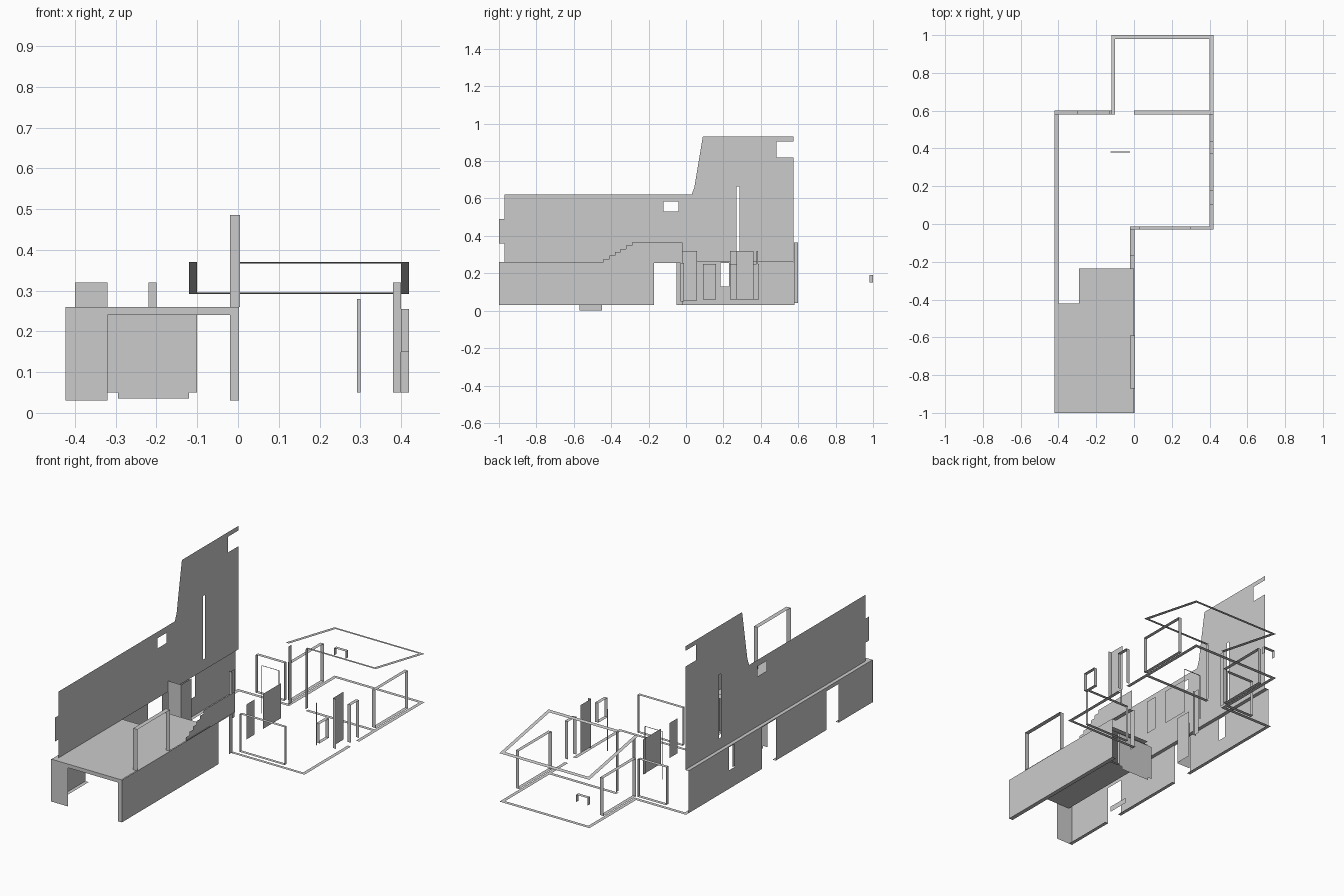
import bpy, bmesh
from mathutils import Vector


def place(axis, pos, a, b):
    # sheet coordinates: axis x -> (y,z), axis y -> (x,z), axis z -> (x,y)
    return Vector({'x': (pos, a, b), 'y': (a, pos, b), 'z': (a, b, pos)}[axis])


def finish(name, bm):
    me = bpy.data.meshes.new(name)
    bm.to_mesh(me)
    bm.free()
    ob = bpy.data.objects.new(name, me)
    bpy.context.collection.objects.link(ob)
    return ob


def rect(a0, a1, b0, b1):
    return [(a0, b0), (a1, b0), (a1, b1), (a0, b1)]


def sheet(name, axis, pos, outline, holes=()):
    """Flat sheet with an outline and rectangular holes."""
    bm = bmesh.new()
    edges = []
    for loop in [outline] + [rect(*h) for h in holes]:
        vs = [bm.verts.new(place(axis, pos, *p)) for p in loop]
        edges += [bm.edges.new((v, vs[(i + 1) % len(vs)])) for i, v in enumerate(vs)]
    n = place(axis, 0, 0, 0)
    n['xyz'.index(axis)] = 1
    bmesh.ops.triangle_fill(bm, edges=edges, use_beauty=True, normal=n)
    return finish(name, bm)


def panel(name, axis, pos, *r):
    return sheet(name, axis, pos, rect(*r))


def reveal(name, axis, p0, p1, a0, a1, b0, b1, sides=4):
    """Inner faces of a wall opening, from depth p0 to p1."""
    bm = bmesh.new()
    pts = [(a0, b0), (a0, b1), (a1, b1), (a1, b0)]
    rows = [[bm.verts.new(place(axis, p, *q)) for q in pts] for p in (p0, p1)]
    for i in range(sides):
        j = (i + 1) % 4
        bm.faces.new((rows[0][i], rows[0][j], rows[1][j], rows[1][i]))
    return finish(name, bm)


def strips(name, rects, height):
    """Horizontal or sloped wall-edge strips; height is a function of y."""
    bm = bmesh.new()
    for r in rects:
        bm.faces.new([bm.verts.new((x, y, height(y))) for x, y in rect(*r)])
    return finish(name, bm)


# tall side wall: upper inner sheet and lower outer sheet
sheet("tall_side_wall", 'x', -0.40,
      [(-0.97, 0.26), (0.575, 0.26), (0.575, 0.82), (0.485, 0.82), (0.485, 0.905),
       (0.575, 0.905), (0.575, 0.93), (0.09, 0.93), (0.045, 0.66), (0.03, 0.62),
       (-0.97, 0.62), (-0.97, 0.49), (-1.0, 0.49), (-1.0, 0.36), (-0.97, 0.36)],
      [(-0.12, -0.04, 0.53, 0.585), (0.27, 0.287, 0.32, 0.665)])
sheet("lower_side_wall", 'x', -0.42,
      [(-1, 0.03), (-0.71, 0.03), (-0.71, 0.24), (-0.605, 0.24), (-0.605, 0.03),
       (-0.17, 0.03), (-0.17, 0.255), (-0.05, 0.255), (-0.05, 0.03),
       (0.58, 0.03), (0.58, 0.26), (-1, 0.26)],
      [(0.185, 0.23, 0.13, 0.255)])
strips("side_wall_ledge", [(-0.42, -0.40, -1, 0.58)], lambda y: 0.26)

# garage: front pier, post, beam, side wall and roof deck
panel("garage_pier", 'y', -1, -0.423, -0.32, 0.03, 0.255)
panel("garage_post", 'y', -1, -0.02, 0.003, 0.03, 0.255)
panel("garage_beam", 'y', -1, -0.423, 0.003, 0.24, 0.26)
panel("garage_side_wall", 'x', 0.003, -1, -0.17, 0.03, 0.26)
deck = [(-0.40, -1), (0, -1), (0, -0.235), (-0.29, -0.235), (-0.29, -0.42), (-0.40, -0.42)]
sheet("roof_deck", 'z', 0.26, deck)
sheet("garage_ceiling", 'z', 0.24, deck)
panel("garage_back_wall", 'y', -0.24, -0.32, -0.10, 0.05, 0.24)
panel("garage_step", 'y', -0.24, -0.295, -0.12, 0.035, 0.05)
reveal("garage_inner_door", 'y', -0.25, -0.235, -0.10, -0.025, 0.055, 0.24)
panel("foundation_plate", 'x', -0.32, -0.57, -0.45, 0.0, 0.03)
reveal("deck_window", 'x', -0.02, 0.005, -0.87, -0.59, 0.26, 0.485)

# stepped parapet beside the deck
steps = [(-0.44, 0.26)]
for i in range(6):
    y, z = -0.44 + i * 0.03, 0.26 + (i + 1) * 0.0175
    steps += [(y, z), (y + 0.03, z)]
sheet("stepped_parapet", 'x', -0.003, steps[1:] + [(-0.02, 0.365), (-0.02, 0.255), (-0.44, 0.255)])

# bottom edge of all walls
strips("wall_base_edges",
       [(-0.42, -0.40, -1, -0.71), (-0.42, -0.40, -0.605, -0.17),
        (-0.42, -0.40, -0.05, 0.60), (-0.40, -0.10, 0.58, 0.60),
        (-0.12, -0.10, 0.60, 1.0), (-0.10, 0.42, 0.98, 1.0),
        (0.40, 0.42, 0.44, 0.98), (0.40, 0.42, -0.03, 0.37),
        (0.0, 0.40, 0.58, 0.60), (-0.02, 0.40, -0.03, -0.012),
        (-0.02, 0.003, -1, -0.17)], lambda y: 0.03)
strips("side_door_head", [(-0.02, 0.003, -0.17, -0.03)], lambda y: 0.255)
panel("base_corner", 'x', -0.02, -0.05, -0.02, 0.03, 0.255)

# sloped top edge of the rear block
strips("rear_roof_edge",
       [(-0.12, -0.10, 0.58, 1.0), (0.40, 0.42, 0.58, 1.0),
        (-0.10, 0.40, 0.98, 1.0), (0.0, 0.40, 0.58, 0.60)],
       lambda y: 0.37 - (y - 0.58) * 0.185)
panel("rear_passage_jamb", 'x', 0.0, 0.577, 0.60, 0.04, 0.365)
panel("rear_passage_jamb_left", 'x', -0.10, 0.577, 0.60, 0.04, 0.355)

# window and door reveals of the missing outer walls
reveal("rear_right_window", 'x', 0.40, 0.42, 0.58, 0.86, 0.05, 0.255)
reveal("rear_left_window", 'x', -0.12, -0.10, 0.60, 0.88, 0.05, 0.255)
reveal("right_window", 'x', 0.40, 0.42, 0.10, 0.18, 0.15, 0.255)
reveal("right_door", 'x', 0.40, 0.42, 0.37, 0.44, 0.05, 0.255, 3)
reveal("back_window", 'y', 0.58, 0.60, -0.30, -0.13, 0.05, 0.255)
reveal("front_window", 'y', -0.03, -0.012, 0.03, 0.30, 0.05, 0.255)
reveal("small_rear_window", 'y', 0.98, 1.0, -0.11, -0.04, 0.15, 0.19, 3)

# interior partitions
panel("closet_front", 'y', -0.03, -0.40, -0.32, 0.05, 0.32)
panel("closet_side", 'x', -0.32, -0.03, 0.06, 0.055, 0.32)
panel("hall_door", 'x', -0.012, 0.09, 0.16, 0.06, 0.25)
panel("large_hall_door", 'x', -0.015, 0.235, 0.39, 0.06, 0.25)
panel("right_partition", 'x', 0.38, 0.27, 0.36, 0.06, 0.32)
panel("right_partition_end", 'y', 0.27, 0.38, 0.40, 0.05, 0.32)
panel("slim_post", 'y', 0.25, 0.292, 0.30, 0.05, 0.28)
panel("inner_partition", 'x', -0.21, 0.235, 0.27, 0.06, 0.32)
panel("inner_partition_end", 'y', 0.235, -0.22, -0.20, 0.06, 0.32)
reveal("hall_arch", 'y', 0.378, 0.384, -0.125, -0.02, 0.06, 0.32, 3)
